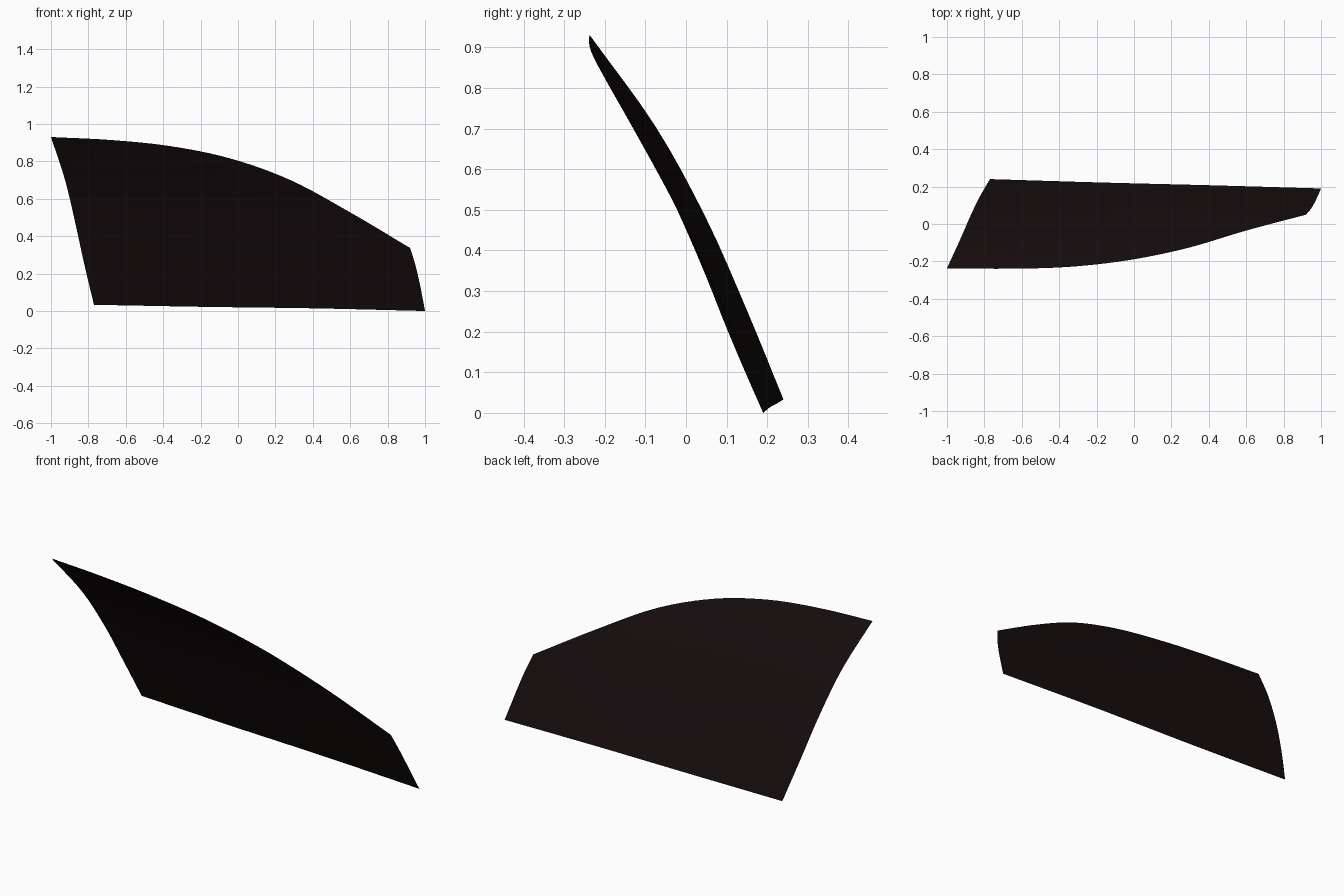
import bpy, bmesh
from mathutils import Vector

if "Cube" in bpy.data.objects:
    bpy.data.objects.remove(bpy.data.objects["Cube"])

# Edge profiles of the curved pane
bottom = [(-.77, .24, .033), (-.18, .222, .022), (.41, .207, .014), (1, .19, 0)]
top = [(-1, -.237, .93), (-.68, -.239, .914), (-.36, -.23, .881), (-.04, -.195, .815),
       (.28, -.13, .70), (.60, -.035, .527), (.92, .05, .337)]
left = [(-.77, .24, .033), (-.823, .149, .255), (-.872, .049, .48),
        (-.926, -.075, .705), (-1, -.237, .93)]
right = [(1, .19, 0), (.984, .153, .084), (.967, .117, .168),
         (.947, .083, .251), (.92, .05, .337)]


def spline(points, t):
    """Catmull-Rom point at t in 0..1."""
    p = [Vector(q) for q in points]
    p = [2 * p[0] - p[1]] + p + [2 * p[-1] - p[-2]]
    n = len(points) - 1
    i = min(int(t * n), n - 1)
    f = t * n - i
    a, b, c, d = p[i:i + 4]
    return .5 * (2 * b + (c - a) * f + (2 * a - 5 * b + 4 * c - d) * f ** 2
                 + (3 * b - a - 3 * c + d) * f ** 3)


def patch(u, v):
    """Surface blended between the four edges."""
    ruled = (spline(bottom, u) * (1 - v) + spline(top, u) * v
             + spline(left, v) * (1 - u) + spline(right, v) * u)
    b0, b1, t0, t1 = (Vector(q) for q in (bottom[0], bottom[-1], top[0], top[-1]))
    return ruled - (b0 * (1 - u) + b1 * u) * (1 - v) - (t0 * (1 - u) + t1 * u) * v


# Thin window pane, outer face towards the back and up
NU, NV = 36, 16
bm = bmesh.new()
grid = [[bm.verts.new(patch(i / NU, j / NV)) for i in range(NU + 1)] for j in range(NV + 1)]
for j in range(NV):
    for i in range(NU):
        bm.faces.new((grid[j][i], grid[j + 1][i], grid[j + 1][i + 1], grid[j][i + 1])).smooth = True
mesh = bpy.data.meshes.new("window_pane")
bm.to_mesh(mesh)
bm.free()
pane = bpy.data.objects.new("window_pane", mesh)
bpy.context.collection.objects.link(pane)

# Dark tinted glass
glass = bpy.data.materials.new("dark_glass")
glass.diffuse_color = (.008, .004, .0045, 1)
glass.use_nodes = True
glass.node_tree.nodes["Principled BSDF"].inputs["Base Color"].default_value = glass.diffuse_color
mesh.materials.append(glass)
